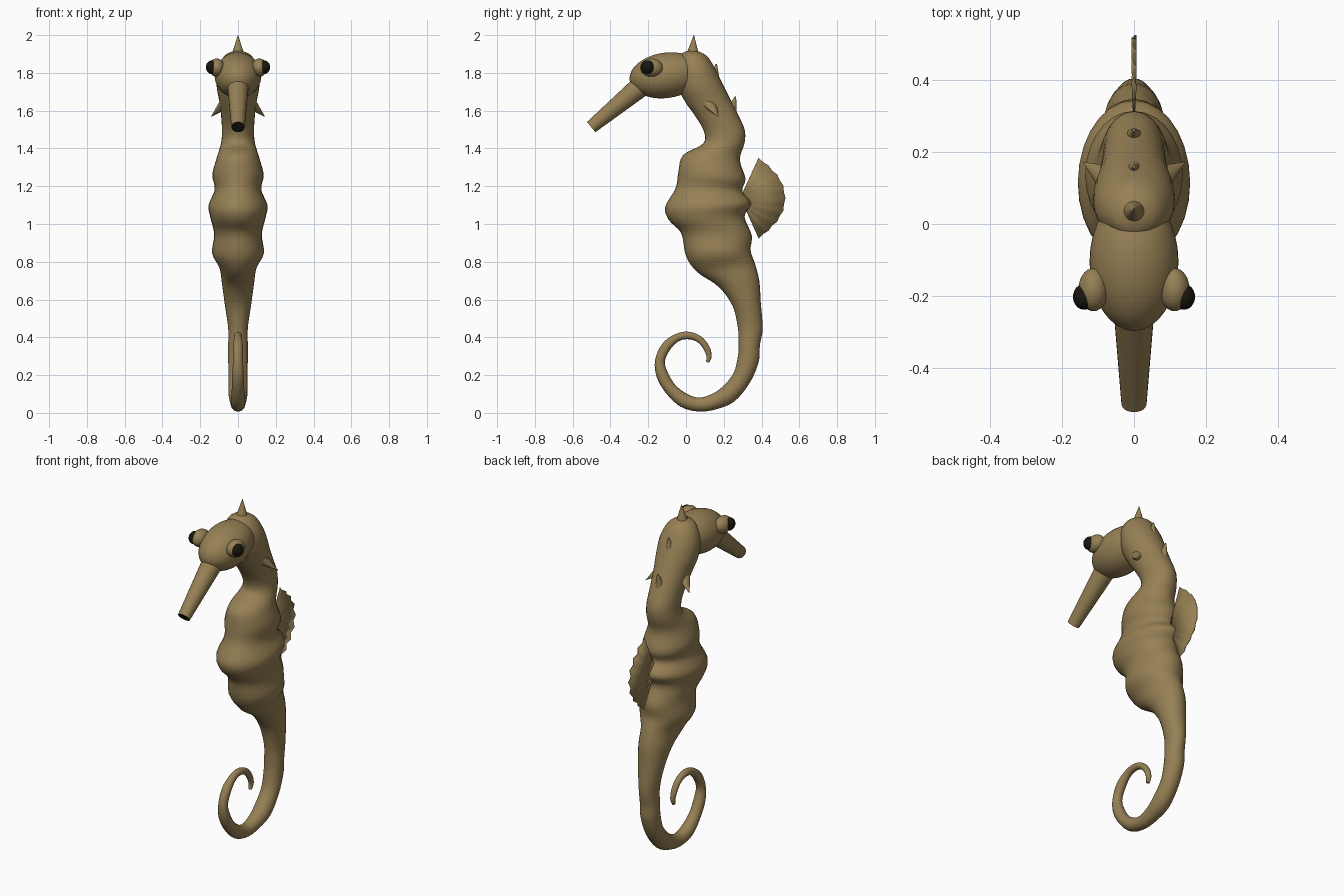
import bpy, bmesh, math
from mathutils import Vector, Matrix

if "Cube" in bpy.data.objects:
    bpy.data.objects.remove(bpy.data.objects["Cube"])


def material(name, colour):
    m = bpy.data.materials.new(name)
    m.diffuse_color = (*colour, 1)
    m.use_nodes = True
    m.node_tree.nodes["Principled BSDF"].inputs["Base Color"].default_value = m.diffuse_color
    return m


TAN = material("tan skin", (0.305, 0.216, 0.089))
DARK = material("dark brown", (0.009, 0.008, 0.004))


def finish(bm, name, mats=(TAN,), angle=50):
    bmesh.ops.recalc_face_normals(bm, faces=bm.faces)
    me = bpy.data.meshes.new(name)
    bm.to_mesh(me)
    bm.free()
    ob = bpy.data.objects.new(name, me)
    bpy.context.collection.objects.link(ob)
    for m in mats:
        me.materials.append(m)
    bpy.ops.object.select_all(action='DESELECT')
    bpy.context.view_layer.objects.active = ob
    ob.select_set(True)
    bpy.ops.object.shade_smooth_by_angle(angle=math.radians(angle))
    return ob


def spline(rows, steps):
    """Catmull-Rom through rows of numbers."""
    out = []
    for i in range(len(rows) - 1):
        a, b, c, d = (rows[min(max(i + k, 0), len(rows) - 1)] for k in (-1, 0, 1, 2))
        for s in range(steps):
            t = s / steps
            out.append([0.5 * (2 * q + (r - p) * t + (2 * p - 5 * q + 4 * r - u) * t * t
                               + (3 * q - p - 3 * r + u) * t ** 3)
                        for p, q, r, u in zip(a, b, c, d)])
    return out + [list(rows[-1])]


def ellipsoid(name, centre, radii, mat=TAN, tilt=0):
    bm = bmesh.new()
    bmesh.ops.create_uvsphere(bm, u_segments=32, v_segments=20, radius=1)
    bm.transform(Matrix.Translation(centre) @ Matrix.Rotation(tilt, 4, 'X')
                 @ Matrix.Diagonal((*radii, 1)))
    return finish(bm, name, (mat,))


def cone(name, start, end, r1, r2, flat=1.0, dark_end=False):
    start, end = Vector(start), Vector(end)
    axis = end - start
    bm = bmesh.new()
    bmesh.ops.create_cone(bm, cap_ends=True, segments=24, radius1=r1, radius2=r2,
                          depth=axis.length)
    bm.transform(Matrix.Translation((start + end) / 2)
                 @ axis.to_track_quat('Z', 'Y').to_matrix().to_4x4()
                 @ Matrix.Diagonal((1, flat, 1, 1)))
    if dark_end:
        for f in bm.faces:
            if len(f.verts) > 4 and (f.calc_center_median() - end).length < 0.01:
                f.material_index = 1
    return finish(bm, name, (TAN, DARK) if dark_end else (TAN,))


# Neck and trunk: front y, front z, back y, back z, half width
trunk = [
    (0.02, 1.92, 0.05, 1.92, 0.012), (-0.03, 1.895, 0.11, 1.89, 0.07),
    (-0.05, 1.82, 0.155, 1.82, 0.108), (-0.04, 1.72, 0.195, 1.74, 0.113),
    (0.0, 1.64, 0.23, 1.67, 0.1), (0.05, 1.57, 0.27, 1.59, 0.09),
    (0.095, 1.49, 0.31, 1.50, 0.085), (0.09, 1.425, 0.31, 1.43, 0.09),
    (-0.015, 1.365, 0.285, 1.34, 0.112), (-0.04, 1.28, 0.315, 1.24, 0.136),
    (-0.055, 1.19, 0.298, 1.175, 0.123), (-0.11, 1.09, 0.345, 1.11, 0.156),
    (-0.09, 1.02, 0.31, 1.04, 0.145), (-0.025, 0.95, 0.348, 0.94, 0.126),
    (0.0, 0.83, 0.342, 0.86, 0.137), (0.06, 0.745, 0.365, 0.79, 0.098),
    (0.17, 0.67, 0.388, 0.70, 0.085), (0.245, 0.57, 0.396, 0.58, 0.07),
]
# Tail: centre y, centre z, radius
tail = [
    (0.34, 0.45, 0.066), (0.335, 0.36, 0.056), (0.33, 0.285, 0.057), (0.295, 0.185, 0.05),
    (0.225, 0.1, 0.05), (0.15, 0.06, 0.042), (0.07, 0.044, 0.037), (-0.01, 0.066, 0.038),
    (-0.08, 0.125, 0.033), (-0.125, 0.2, 0.032), (-0.138, 0.275, 0.026),
    (-0.105, 0.35, 0.026), (-0.05, 0.397, 0.021), (0.01, 0.41, 0.02), (0.07, 0.39, 0.018),
    (0.108, 0.345, 0.017), (0.122, 0.3, 0.014), (0.114, 0.268, 0.009),
]
rows = list(trunk)
for i, (y, z, r) in enumerate(tail):
    a, b = tail[max(i - 1, 0)], tail[min(i + 1, len(tail) - 1)]
    t = Vector((b[0] - a[0], b[1] - a[1])).normalized()
    ny, nz = t.y * r, -t.x * r
    rows.append((y + ny, z + nz, y - ny, z - nz, min(r, 0.052)))

SIDES = 28
bm = bmesh.new()
rings = []
for fy, fz, by, bz, w in spline(rows, 4):
    ring = []
    for k in range(SIDES):
        a = 2 * math.pi * k / SIDES
        c = math.cos(a) / 2
        ring.append(bm.verts.new((w * math.sin(a), (fy + by) / 2 + (fy - by) * c,
                                  (fz + bz) / 2 + (fz - bz) * c)))
    rings.append(ring)
for p, q in zip(rings, rings[1:]):
    for k in range(SIDES):
        bm.faces.new((p[k], p[(k + 1) % SIDES], q[(k + 1) % SIDES], q[k]))
bm.faces.new(rings[0])
bm.faces.new(rings[-1])
finish(bm, "body_and_tail", angle=70)

# Head and snout
ellipsoid("head", (0, -0.105, 1.787), (0.124, 0.195, 0.12), tilt=math.radians(8))
cone("snout", (0, -0.19, 1.77), (0, -0.502, 1.513), 0.061, 0.035, dark_end=True)

# Eyes and side neck spikes, mirrored
for side, s in (("left", -1), ("right", 1)):
    ellipsoid(side + "_eye", (s * 0.113, -0.183, 1.828), (0.042, 0.06, 0.048))
    ellipsoid(side + "_pupil", (s * 0.139, -0.203, 1.83), (0.031, 0.036, 0.036), DARK)
    cone(side + "_neck_spike", (s * 0.07, 0.125, 1.635), (s * 0.142, 0.172, 1.568),
         0.04, 0.001, 0.75)

# Crown and nape spikes
cone("crown_spike", (0, 0.035, 1.895), (0, 0.042, 2.0), 0.034, 0.001)
cone("upper_nape_spike", (0, 0.15, 1.755), (0, 0.16, 1.847), 0.03, 0.004)
cone("lower_nape_spike", (0, 0.238, 1.585), (0, 0.262, 1.675), 0.03, 0.004)

# Pleated dorsal fin: a fan of ribs with a scalloped rim
bm = bmesh.new()
N = 16
inner, outer = [], []
for i in range(N + 1):
    f = i / N
    a = math.radians(66 - 132 * f)
    fold = 0.005 * (-1) ** i
    rim = 0.225 + 0.012 * abs(math.cos(2 * a)) - (0.006 if i % 2 else 0)
    inner.append(bm.verts.new((0, 0.3 + 0.015 * f, 1.165 - 0.085 * f)))
    outer.append(bm.verts.new((fold, 0.29 + rim * math.cos(a),
                               1.137 + rim * math.sin(a))))
for i in range(N):
    bm.faces.new((inner[i], outer[i], outer[i + 1], inner[i + 1]))
fin = finish(bm, "dorsal_fin", angle=20)
mod = fin.modifiers.new("thickness", 'SOLIDIFY')
mod.thickness = 0.005
mod.offset = 0
